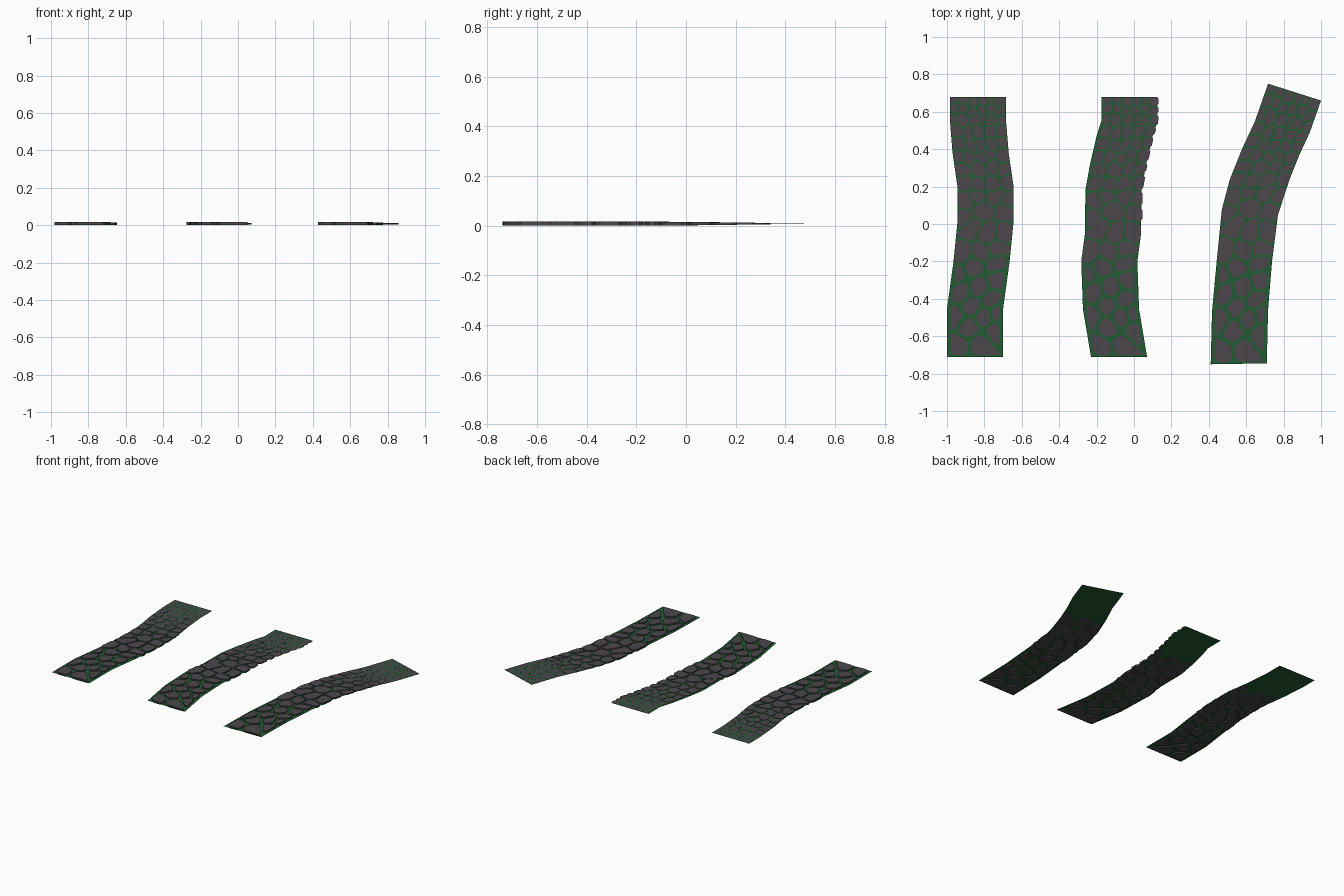
import bpy, bmesh, random
from mathutils import Vector

if "Cube" in bpy.data.objects:
    bpy.data.objects.remove(bpy.data.objects["Cube"])

random.seed(4)
MID = 0.008           # height of the ground sheet
WIDTH = 0.30


def material(name, rgb):
    m = bpy.data.materials.new(name)
    m.diffuse_color = (*rgb, 1)
    m.use_nodes = True
    m.node_tree.nodes["Principled BSDF"].inputs["Base Color"].default_value = m.diffuse_color
    return m


GRASS = material("moss_green", (0.016, 0.105, 0.033))
STONE = material("dark_stone", (0.072, 0.064, 0.072))


def straight_rows(centres):
    """Edge rows (v, left point, right point) for a strip that only slides in x."""
    return [(v, (c - WIDTH / 2, v), (c + WIDTH / 2, v)) for v, c in centres]


# Path outlines: position along the strip, left edge, right edge
PATHS = {
    "left_path": straight_rows([(-.71, -.85), (-.455, -.85), (-.2, -.815), (.01, -.794),
                                (.2, -.794), (.38, -.82), (.55, -.834), (.68, -.834)]),
    "middle_path": straight_rows([(-.71, -.08), (-.455, -.123), (-.2, -.132), (-.05, -.112),
                                  (.18, -.11), (.32, -.085), (.47, -.05), (.55, -.025), (.68, -.025)]),
    "right_path": [(-.71, (.41, -.75), (.71, -.745)), (-.455, (.417, -.47), (.717, -.455)),
                   (-.2, (.442, -.2), (.738, -.2)), (.05, (.47, .08), (.77, .05)),
                   (.22, (.513, .24), (.834, .245)), (.38, (.577, .4), (.88, .36)),
                   (.53, (.647, .55), (.94, .49)), (.68, (.717, .75), (1.0, .66))],
}
SHIFT = {"left_path": 0, "middle_path": .010, "right_path": 0}


def bend(rows, u, v):
    """Map strip coordinates (u across, v along) onto a bent path."""
    for (v0, l0, r0), (v1, l1, r1) in zip(rows, rows[1:]):
        if v <= v1:
            break
    t = (v - v0) / (v1 - v0)
    left = Vector(l0).lerp(Vector(l1), t)
    right = Vector(r0).lerp(Vector(r1), t)
    return left.lerp(right, u / WIDTH)


def clip(poly, point, normal):
    """Keep the part of a convex polygon behind a line."""
    out = []
    for a, b in zip(poly, poly[1:] + poly[:1]):
        da, db = (a - point).dot(normal), (b - point).dot(normal)
        if da <= 0:
            out.append(a)
        if da * db < 0:
            out.append(a.lerp(b, da / (da - db)))
    return out


# Stone centres: big ones at the near end, then rows that get finer
seeds = [(.06, -.655), (.18, -.65), (.265, -.575), (.115, -.55), (.04, -.495), (.195, -.495),
         (.272, -.475), (.13, -.44), (.23, -.405), (.06, -.365), (.155, -.34), (.25, -.30),
         (.11, -.225), (.23, -.205), (.02, -.27)]
v = -.13
while v < .67:
    f = (v + .13) / .8
    n = 3 + int(f * 3.5)
    for i in range(n):
        step = WIDTH / n
        seeds.append((step * (i + .5 + random.uniform(-.3, .3)),
                      v + random.uniform(-.3, .3) * step))
    v += .095 - .045 * f
seeds = [Vector(s) for s in seeds]


def cobble(s):
    """Rounded Voronoi cell around one stone centre."""
    near = s.y < -.16
    gap = .009 if near else .0045
    m = .018 if near else .003
    cell = [Vector(p) for p in ((m, -.70), (WIDTH - m, -.70), (WIDTH - m, .678), (m, .678))]
    for o in seeds:
        if o is not s and (o - s).length < .4:
            d = (o - s).normalized()
            cell = clip(cell, (o + s) / 2 - d * gap, d)
    rounded = []
    for a, b in zip(cell, cell[1:] + cell[:1]):
        rounded += [a.lerp(b, .2), a.lerp(b, .8)]
    return rounded


cobbles = [c for c in map(cobble, seeds) if len(c) > 4]


def finish(name, bm, mat):
    mesh = bpy.data.meshes.new(name)
    bm.to_mesh(mesh)
    bm.free()
    mesh.materials.append(mat)
    bpy.context.collection.objects.link(bpy.data.objects.new(name, mesh))


def fade(v):
    """Stone thickness factor: full at the near end, flat at the far end."""
    return max(0.04, min(1, (.60 - v) / .75))


for name, rows in PATHS.items():
    # ground sheet
    bm = bmesh.new()
    pairs = [[bm.verts.new((*p, MID)) for p in row[1:]] for row in rows]
    for (a, b), (c, d) in zip(pairs, pairs[1:]):
        bm.faces.new((a, b, d, c))
    finish(name + "_ground", bm, GRASS)

    # cobbles sunk through the sheet near the front, flush at the back
    bm = bmesh.new()
    for cell in cobbles:
        cv = sum(p.y for p in cell) / len(cell)
        h = MID * fade(cv)
        low = MID - h if cv < .3 else MID + .0001
        shift = SHIFT[name] if cv > 0 else 0
        flat = [bend(rows, p.x + shift, p.y) for p in cell]
        top = [bm.verts.new((*p, MID + h)) for p in flat]
        bot = [bm.verts.new((*p, low)) for p in flat]
        bm.faces.new(top)
        bm.faces.new(bot[::-1])
        for i in range(len(flat)):
            j = (i + 1) % len(flat)
            bm.faces.new((bot[i], bot[j], top[j], top[i]))
    finish(name + "_cobbles", bm, STONE)
